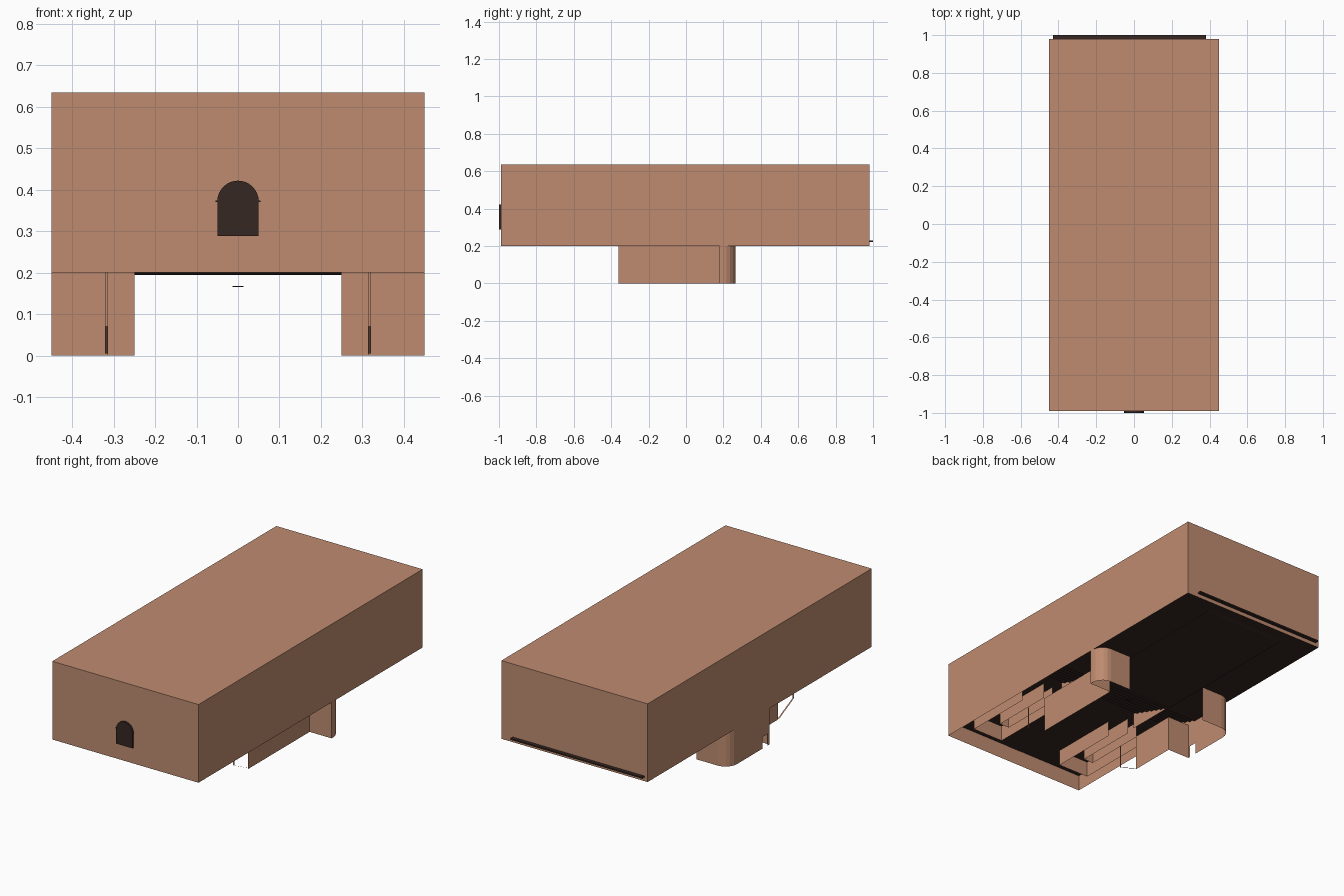
import bpy, bmesh, math

if "Cube" in bpy.data.objects:
    bpy.data.objects.remove(bpy.data.objects["Cube"])


def material(name, rgb):
    m = bpy.data.materials.new(name)
    m.diffuse_color = (*rgb, 1)
    m.use_nodes = True
    m.node_tree.nodes["Principled BSDF"].inputs["Base Color"].default_value = m.diffuse_color
    return m


BRICK = material("brick", (0.52, 0.26, 0.16))
DARK = material("dark", (0.035, 0.02, 0.016))


def make(name, bm, mat):
    me = bpy.data.meshes.new(name)
    bm.to_mesh(me)
    bm.free()
    me.materials.append(mat)
    ob = bpy.data.objects.new(name, me)
    bpy.context.collection.objects.link(ob)
    return ob


def wall(name, path, z0, z1, mat=BRICK):
    """Single-sided vertical wall following a plan path."""
    bm = bmesh.new()
    lo = [bm.verts.new((x, y, z0)) for x, y in path]
    hi = [bm.verts.new((x, y, z1)) for x, y in path]
    for i in range(len(path) - 1):
        bm.faces.new((lo[i], lo[i + 1], hi[i + 1], hi[i]))
    return make(name, bm, mat)


def sweep_x(name, profile, x0, x1, mat):
    """Sheet with a (y, z) profile, spanning x0 to x1."""
    bm = bmesh.new()
    a = [bm.verts.new((x0, y, z)) for y, z in profile]
    b = [bm.verts.new((x1, y, z)) for y, z in profile]
    for i in range(len(profile) - 1):
        bm.faces.new((a[i], a[i + 1], b[i + 1], b[i]))
    return make(name, bm, mat)


def box(name, x0, x1, y0, y1, z0, z1, mat, open_bottom=False):
    bm = bmesh.new()
    bmesh.ops.create_cube(bm, size=1)
    for v in bm.verts:
        v.co.x = x0 if v.co.x < 0 else x1
        v.co.y = y0 if v.co.y < 0 else y1
        v.co.z = z0 if v.co.z < 0 else z1
    if open_bottom:
        bm.normal_update()
        bmesh.ops.delete(bm, geom=[f for f in bm.faces if f.normal.z < -0.5],
                         context='FACES_ONLY')
    return make(name, bm, mat)


# Main hall shell, open underneath
box("hall_shell", -0.45, 0.45, -0.99, 0.98, 0.2, 0.635, BRICK, True)

# Floor: high front platform, steps down, low rear floor
steps = 7
floor = [(-0.989, 0.288), (-0.27, 0.288)]
for i in range(steps):
    y = -0.27 + 0.27 * i / steps
    z = 0.288 - 0.087 * (i + 1) / steps
    floor += [(y, z), (y + 0.27 / steps, z)]
floor.append((0.979, 0.201))
sweep_x("stepped_floor", floor, -0.449, 0.449, DARK)
sweep_x("centre_gutter", [(-0.02, 0.2), (0.0, 0.195), (0.9, 0.195), (0.92, 0.2)],
        -0.25, 0.25, DARK)

# Rear threshold slab
box("rear_threshold", -0.43, 0.38, 0.97, 1.0, 0.221, 0.229, DARK)

# Arched front doorway
bm = bmesh.new()
outline = [(-0.05, 0.288), (0.05, 0.288)]
outline += [(0.05 * math.cos(math.pi * i / 16), 0.372 + 0.05 * math.sin(math.pi * i / 16))
            for i in range(17)]
face = bm.faces.new([bm.verts.new((x, -1.0, z)) for x, z in outline])
ext = bmesh.ops.extrude_face_region(bm, geom=[face], use_keep_orig=True)
for g in ext["geom"]:
    if isinstance(g, bmesh.types.BMVert):
        g.co.y = -0.985
bmesh.ops.recalc_face_normals(bm, faces=bm.faces)
make("arched_door", bm, DARK)
for s in (-1, 1):
    box("door_impost", s * 0.05 - 0.004, s * 0.05 + 0.004, -1.0, -0.985, 0.37, 0.374, DARK)


# Sunken side alcoves with rounded rear corners
def rounded(s):
    pts = [(s * 0.25, 0.265)]
    for i in range(6):
        a = math.pi / 2 * (1 - i / 5)
        pts.append((s * (0.38 + 0.07 * math.cos(a)), 0.195 + 0.07 * math.sin(a)))
    return pts


wall("right_alcove", rounded(1) + [(0.45, 0.18), (0.315, 0.18), (0.315, -0.36)], 0, 0.2)
wall("left_alcove_rear", rounded(-1) + [(-0.45, -0.03)], 0, 0.2)
wall("left_alcove_lintel", [(-0.45, -0.03), (-0.45, -0.075)], 0.065, 0.2)
wall("left_alcove_front", [(-0.45, -0.075), (-0.45, -0.09), (-0.315, -0.09),
                           (-0.315, -0.36)], 0, 0.2)

# Inner step cheeks, narrow ramp strips and platform pits on both sides
for s in (-1, 1):
    wall("step_cheek", [(s * 0.25, -0.3), (s * 0.25, -0.02)], 0.2, 0.288)
    sweep_x("ramp_strip", [(-0.49, 0.2), (-0.49, 0.07), (-0.36, 0.005)],
            s * 0.317 - 0.004, s * 0.317 + 0.004, BRICK)
    wall("pit_outer", [(s * 0.2, -0.45), (s * 0.2, -0.85), (s * 0.39, -0.85),
                       (s * 0.39, -0.45)], 0.2, 0.288)
    wall("pit_inner", [(s * 0.26, -0.36), (s * 0.26, -0.72), (s * 0.32, -0.72),
                       (s * 0.32, -0.36)], 0.2, 0.288)

# Small central drain plate
box("drain_plate", -0.013, 0.013, -0.05, -0.03, 0.166, 0.168, DARK)
